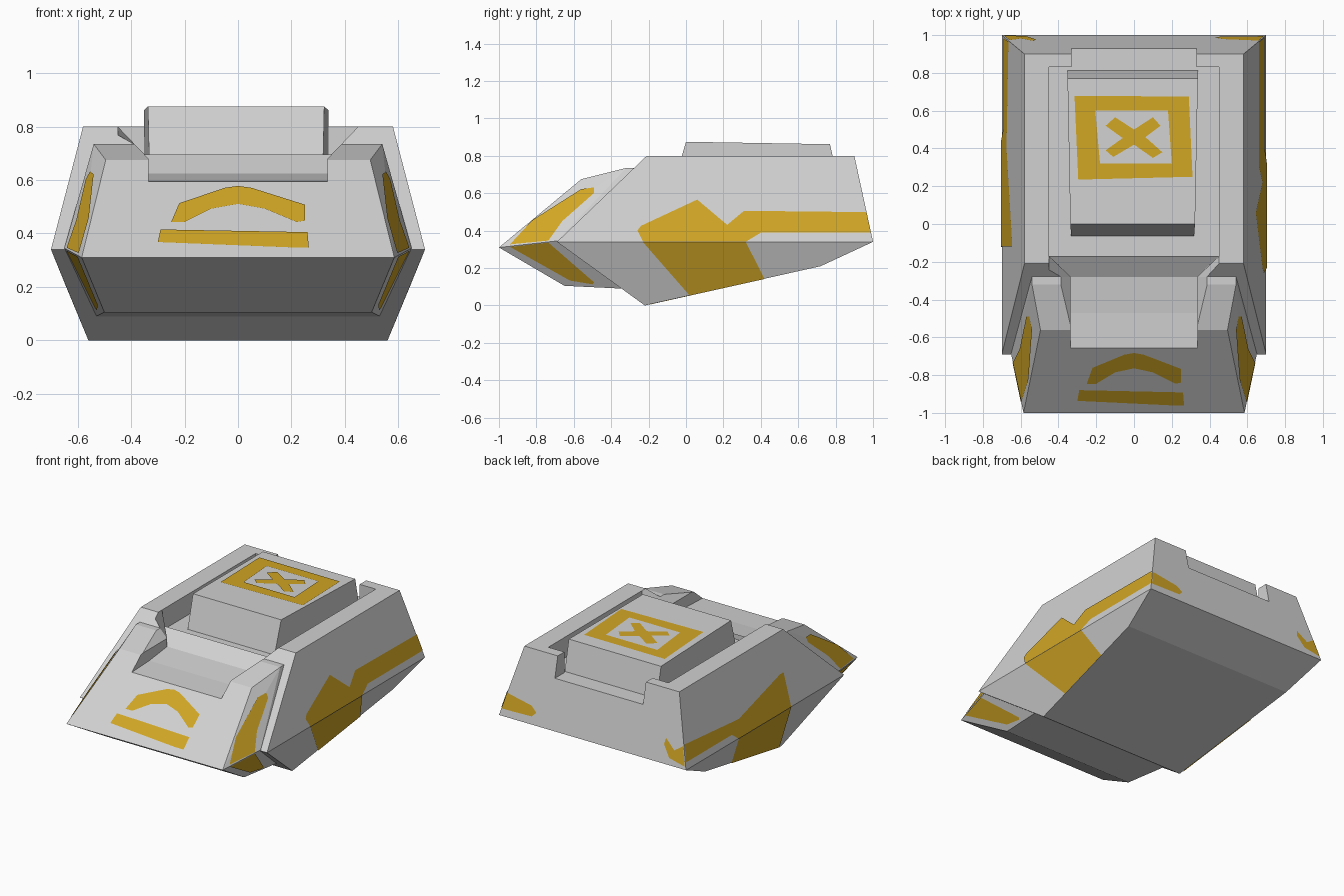
import bpy, bmesh
from mathutils import Vector

if "Cube" in bpy.data.objects:
    bpy.data.objects.remove(bpy.data.objects["Cube"])


def material(name, rgb):
    m = bpy.data.materials.new(name)
    m.diffuse_color = (*rgb, 1)
    m.use_nodes = True
    m.node_tree.nodes["Principled BSDF"].inputs["Base Color"].default_value = m.diffuse_color
    return m


GREY = material("hull grey", (0.64, 0.64, 0.64))
YELLOW = material("marking yellow", (0.64, 0.38, 0.018))


def finish(name, bm, mat):
    me = bpy.data.meshes.new(name)
    bm.to_mesh(me)
    bm.free()
    ob = bpy.data.objects.new(name, me)
    me.materials.append(mat)
    bpy.context.collection.objects.link(ob)
    return ob


def faceted(name, half, shift=0.0):
    """Convex flat-faced block, mirrored from the points of its right half."""
    bm = bmesh.new()
    for x, y, z in half:
        bm.verts.new((x + shift, y, z))
        bm.verts.new((-x + shift, y, z))
    bmesh.ops.convex_hull(bm, input=bm.verts[:])
    bmesh.ops.dissolve_limit(bm, angle_limit=0.03, verts=bm.verts[:], edges=bm.edges[:])
    bmesh.ops.recalc_face_normals(bm, faces=bm.faces[:])
    return finish(name, bm, GREY)


def box(name, x, y0, y1, z0, z1):
    return faceted(name, [(x, y, z) for y in (y0, y1) for z in (z0, z1)])


def loft(name, sections):
    """Closed solid through sections with equal point counts."""
    bm = bmesh.new()
    rings = [[bm.verts.new(p) for p in s] for s in sections]
    n = len(rings[0])
    for a, b in zip(rings, rings[1:]):
        for i in range(n):
            j = (i + 1) % n
            bm.faces.new((a[i], a[j], b[j], b[i]))
    bm.faces.new(rings[0])
    bm.faces.new(rings[-1])
    bmesh.ops.recalc_face_normals(bm, faces=bm.faces[:])
    return finish(name, bm, GREY)


def combine(target, other, operation):
    mod = target.modifiers.new(operation, 'BOOLEAN')
    mod.operation, mod.solver, mod.object = operation, 'EXACT', other
    bpy.context.view_layer.objects.active = target
    bpy.ops.object.modifier_apply(modifier=mod.name)
    bpy.data.objects.remove(other)


# Hull and wedge nose
TIP, WAIST, PEAK = (.585, -1, .31), (.65, -.69, .345), (.54, -.32, .735)
RIDGE, CHIN, KEEL = (.495, -.56, .675), (.5, -.65, .105), (.53, -.34, .09)
hull = faceted("hull", [(.7, -.69, .34), (.7, 1, .34), (.58, -.21, .8),
                        (.58, .9, .8), (.56, -.22, 0), (.647, .72, .21)])
nose = faceted("nose", [TIP, WAIST, PEAK, RIDGE, CHIN, KEEL,
                        (.54, -.1, .735), (.53, -.1, .09), (.65, -.1, .345)])
combine(hull, nose, 'UNION')

# Deck recess, rear notch and the stepped front channel
combine(hull, box("recess_cutter", .45, -.17, .83, .66, 1.0), 'DIFFERENCE')
combine(hull, box("notch_cutter", .33, .7, 1.1, .66, 1.0), 'DIFFERENCE')
channel = []
for y, floor, w in [(-1.0, .595, .335), (-.65, .595, .335), (-.47, .602, .335),
                    (-.28, .625, .335), (-.17, .695, .448), (-.1, .695, .448)]:
    right = [(w, floor), (w, max(.68, floor + .01)), (.45, .8), (.45, 1.0)]
    ring = right + [(-x, z) for x, z in reversed(right)]
    channel.append([(x, y, z) for x, z in ring])
combine(hull, loft("channel_cutter", channel), 'DIFFERENCE')

# Raised roof block standing in the recess
faceted("roof_block", [(.325, -.065, .655), (.33, 0, .875),
                       (.345, .77, .862), (.345, .815, .655)], -.007)


def marking(name, plane, axis, polys, side=1):
    """Thin painted plate: 2D outlines projected along an axis onto a plane."""
    p = [Vector((v[0] * side, v[1], v[2])) for v in plane]
    n = (p[1] - p[0]).cross(p[2] - p[0]).normalized()
    if n.dot(p[0] - Vector((0, 0, .4))) < 0:
        n = -n
    bm = bmesh.new()
    for poly in polys:
        verts = []
        for q in poly:
            c = list(q)
            c.insert(axis, 0.0)
            c[axis] = n.dot(p[0] - Vector(c)) / n[axis]
            verts.append(bm.verts.new(Vector(c) + n * .004))
        f = bm.faces.new(verts)
        f.normal_update()
        if f.normal.dot(n) < 0:
            f.normal_flip()
    finish(name, bm, YELLOW)


# Hull side markings
UPPER = [(.7, -.69, .34), (.7, 1, .34), (.58, .9, .8)]
LOWER = [(.7, -.69, .34), (.7, 1, .34), (.56, -.22, 0)]
marking("right_side_stripe", UPPER, 0, [[
    (-.23, .34), (-.26, .40), (-.24, .425), (.06, .565), (.22, .43), (.31, .505),
    (.965, .498), (.988, .388), (.40, .388), (.32, .34)]])
marking("right_lower_patch", LOWER, 0, [[(-.23, .34), (.32, .34), (.42, .143), (.02, .054)]])
marking("left_side_stripe", UPPER, 0, [[
    (-.12, .34), (-.12, .56), (-.08, .56), (.40, .45), (.965, .49), (.985, .385),
    (.5, .385), (.44, .34)]], -1)
marking("left_lower_patch", LOWER, 0, [[(-.12, .34), (.44, .34), (.40, .139), (-.19, .007)]], -1)

# Rear corner markings
REAR = [(.7, 1, .34), (-.7, 1, .34), (.58, .9, .8)]
marking("rear_corner_marks", REAR, 1, [
    [(.685, .385), (.66, .49), (.47, .455), (.43, .42), (.46, .39)],
    [(-.69, .36), (-.66, .48), (-.60, .44), (-.53, .50), (-.52, .46), (-.57, .385)]])

# Nose cheek markings on both sides
for side, label in ((1, "right"), (-1, "left")):
    marking(label + "_cheek_upper", [TIP, WAIST, PEAK], 0, [[
        (-.94, .325), (-.82, .455), (-.56, .62), (-.49, .63), (-.49, .60),
        (-.66, .45), (-.735, .345)]], side)
    marking(label + "_cheek_lower", [TIP, WAIST, KEEL], 0, [[
        (-.94, .315), (-.735, .338), (-.49, .125), (-.50, .115), (-.62, .135)]], side)

# Chevron and bar on the nose slope
marking("nose_marks", [TIP, RIDGE, (-.585, -1, .31)], 1, [
    [(-.25, .44), (-.22, .51), (-.05, .568), (0, .575), (.05, .568), (.25, .505),
     (.25, .445), (.22, .44), (.1, .49), (0, .508), (-.1, .49), (-.2, .44)],
    [(-.30, .365), (-.29, .412), (.26, .402), (.265, .345), (.2, .345)]])

# Square frame and cross on the roof block
outer = [(-.315, .678), (.29, .675), (.31, .25), (-.295, .235)]
inner = [(-.205, .6), (.18, .6), (.20, .32), (-.18, .32)]
frame = [[outer[i], outer[(i + 1) % 4], inner[(i + 1) % 4], inner[i]] for i in range(4)]
cross = [(-.15, .52), (-.1, .565), (0, .50), (.1, .565), (.14, .52), (.06, .46),
         (.15, .38), (.1, .35), (0, .42), (-.11, .355), (-.15, .39), (-.06, .455)]
marking("roof_marks", [(.33, 0, .875), (-.33, 0, .875), (.345, .77, .862)], 2, frame + [cross])
